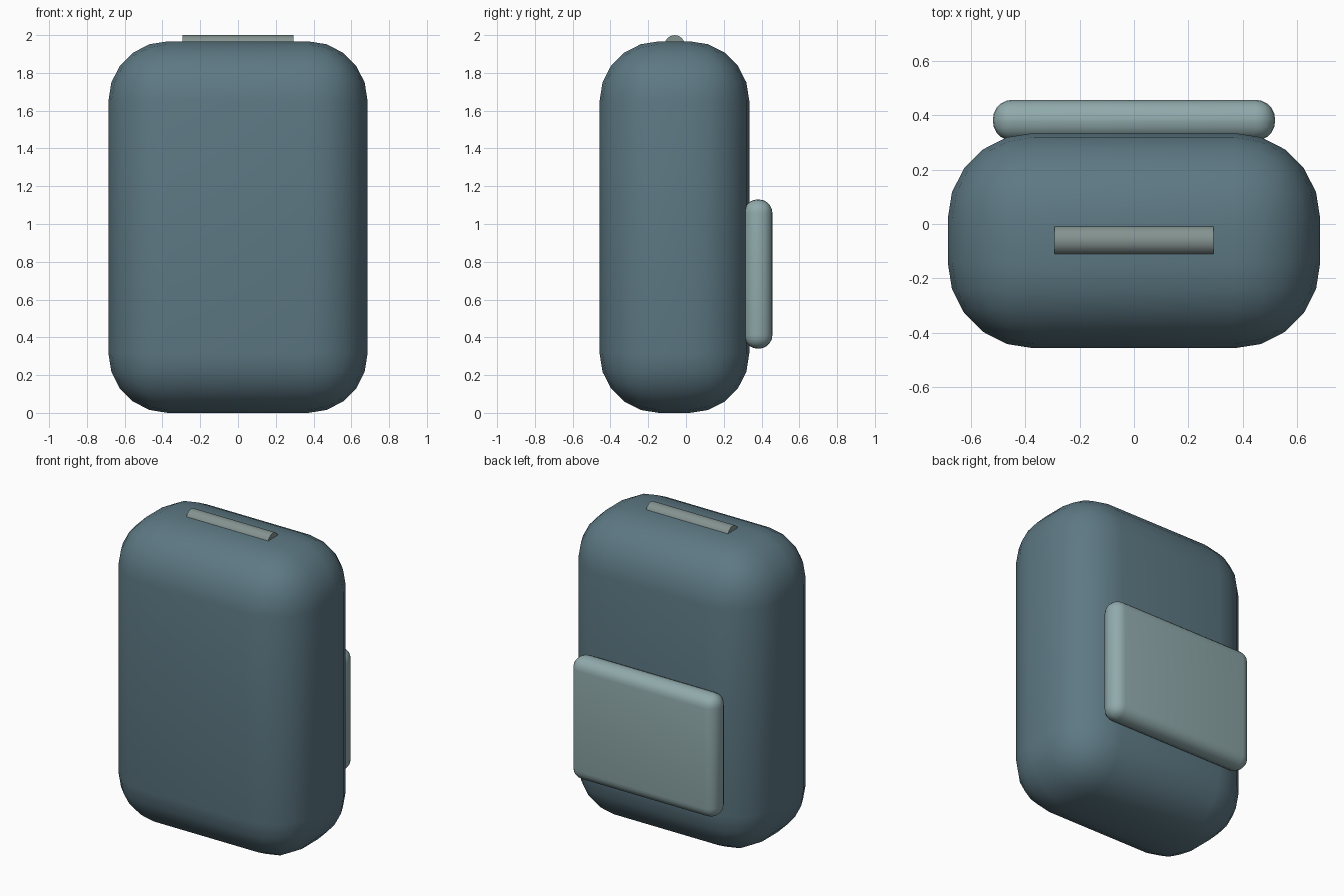
import bpy, bmesh, math
from mathutils import Matrix, Vector

if "Cube" in bpy.data.objects:
    bpy.data.objects.remove(bpy.data.objects["Cube"])


def material(name, rgb):
    m = bpy.data.materials.new(name)
    m.diffuse_color = (*rgb, 1)
    m.use_nodes = True
    m.node_tree.nodes["Principled BSDF"].inputs["Base Color"].default_value = m.diffuse_color
    return m


def finish(name, bm, mat):
    me = bpy.data.meshes.new(name)
    bm.to_mesh(me)
    bm.free()
    me.materials.append(mat)
    ob = bpy.data.objects.new(name, me)
    bpy.context.collection.objects.link(ob)
    bpy.ops.object.select_all(action='DESELECT')
    ob.select_set(True)
    bpy.context.view_layer.objects.active = ob
    bpy.ops.object.shade_smooth_by_angle(angle=math.radians(35))
    return ob


def rounded_box(name, lo, hi, radius, segments, mat):
    lo, hi = Vector(lo), Vector(hi)
    bm = bmesh.new()
    bmesh.ops.create_cube(bm, size=1, matrix=Matrix.Translation((lo + hi) / 2)
                          @ Matrix.Diagonal((*(hi - lo), 1)))
    bmesh.ops.bevel(bm, geom=bm.edges[:], offset=radius, offset_type='OFFSET',
                    segments=segments, profile=0.5, affect='EDGES')
    return finish(name, bm, mat)


blue = material("slate_blue", (0.11, 0.19, 0.23))
pale = material("pale_teal", (0.28, 0.40, 0.41))
grey = material("strap_grey", (0.23, 0.29, 0.28))

# Main pack, heavily rounded
rounded_box("pack_body", (-0.686, -0.4575, 0), (0.686, 0.335, 1.967), 0.315, 5, blue)

# Pocket on the back face
rounded_box("back_pocket", (-0.52, 0.307, 0.34), (0.52, 0.4575, 1.13), 0.072, 5, pale)

# Carry handle: rod half sunk into the top
bm = bmesh.new()
bmesh.ops.create_cone(bm, cap_ends=True, segments=16, radius1=0.055, radius2=0.055, depth=0.585,
                      matrix=Matrix.Translation((0, -0.06, 1.945)) @ Matrix.Rotation(math.pi / 2, 4, 'Y'))
finish("top_handle", bm, grey)
